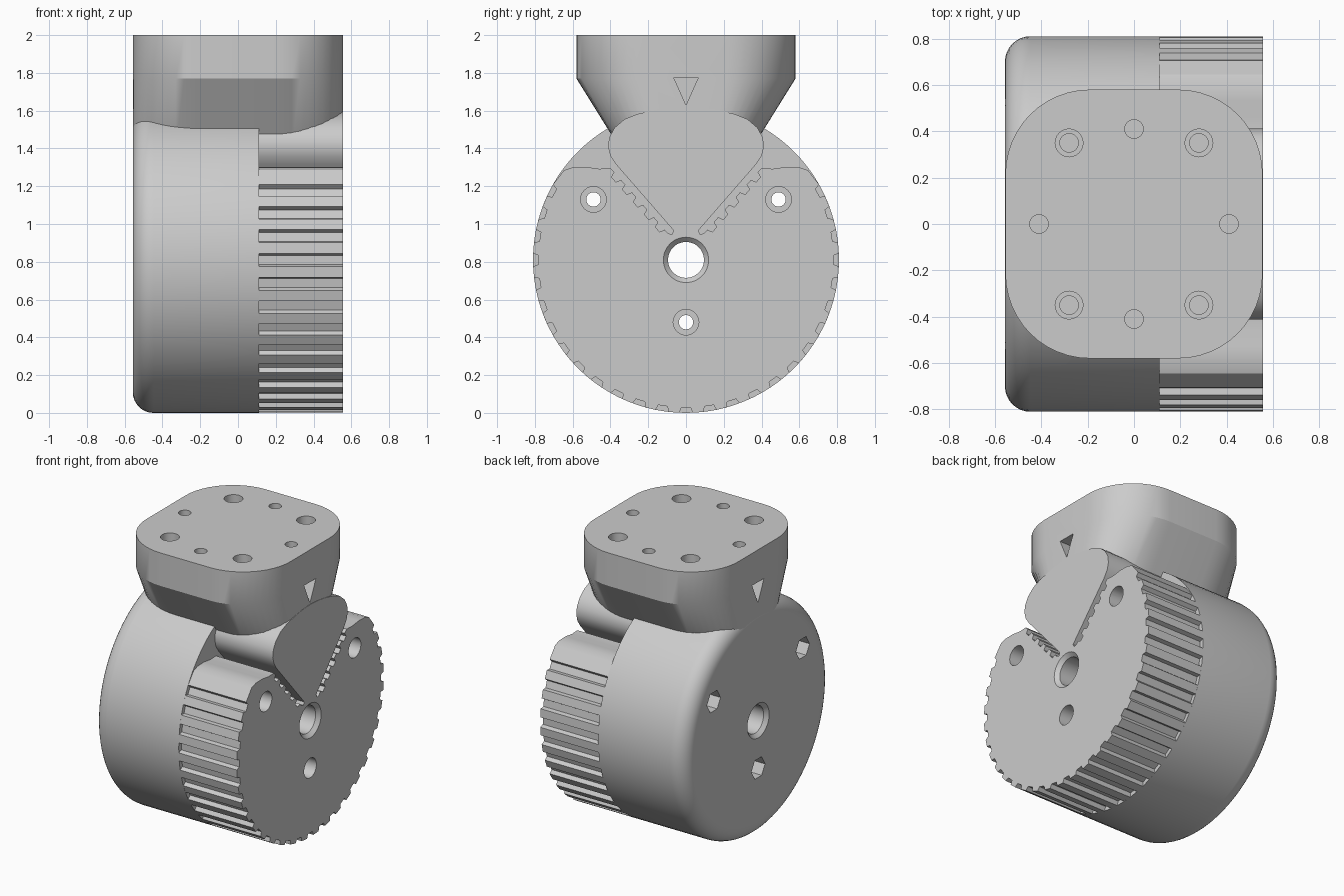
import bpy, bmesh
from math import sin, cos, pi, tau
from mathutils import Vector

cube = bpy.data.objects.get("Cube")
if cube:
    bpy.data.objects.remove(cube, do_unlink=True)

R = 0.81          # wheel radius, also the height of its axis
FACE = 0.557      # half thickness of the whole wheel
SPLIT = 0.11      # where the plain drum meets the toothed half

grey = bpy.data.materials.new("plain_grey")
grey.use_nodes = True
grey.diffuse_color = (0.6, 0.6, 0.6, 1)
grey.node_tree.nodes["Principled BSDF"].inputs["Base Color"].default_value = (0.6, 0.6, 0.6, 1)


def loft(name, shells):
    """Each shell is a list of equally long rings, skinned and capped."""
    bm = bmesh.new()
    for rings in shells:
        rows = [[bm.verts.new(p) for p in ring] for ring in rings]
        n = len(rows[0])
        for a, b in zip(rows, rows[1:]):
            for i in range(n):
                j = (i + 1) % n
                bm.faces.new((a[i], a[j], b[j], b[i]))
        bm.faces.new(rows[0][::-1])
        bm.faces.new(rows[-1])
    bmesh.ops.recalc_face_normals(bm, faces=bm.faces)
    mesh = bpy.data.meshes.new(name)
    bm.to_mesh(mesh)
    bm.free()
    mesh.materials.append(grey)
    ob = bpy.data.objects.new(name, mesh)
    bpy.context.collection.objects.link(ob)
    return ob


def across(x, outline):
    return [(x, y, z) for y, z in outline]


def circle(r, cy=0, cz=0, n=24, hexagon=False):
    pts = []
    for i in range(n):
        a = tau * i / n
        k = r * cos(pi / 6) / cos(a % (pi / 3) - pi / 6) if hexagon else r
        pts.append((cy + k * cos(a), cz + k * sin(a)))
    return pts


def carve(ob, cutter):
    mod = ob.modifiers.new("holes", 'BOOLEAN')
    mod.operation, mod.solver, mod.object = 'DIFFERENCE', 'EXACT', cutter
    activate(ob)
    bpy.ops.object.modifier_apply(modifier=mod.name)


def activate(ob):
    bpy.ops.object.select_all(action='DESELECT')
    ob.select_set(True)
    bpy.context.view_layer.objects.active = ob


# Plain drum with one rounded rim
fillet = 0.11
rim = [(-FACE + fillet * (1 - sin(a)), R - fillet * (1 - cos(a)))
       for a in (pi / 2 * (1 - i / 8) for i in range(9))]
rim = rim[::-1] if rim[0][1] > rim[-1][1] else rim
profile = sorted(rim) + [(SPLIT, R)]
drum = loft("drum", [[across(x, circle(r, 0, R, 96)) for x, r in profile]])

# Toothed half: outline of one side, from the bottom up to the wedge crown
step, inner = tau / 40, R - 0.028


def polar(r, a):
    return (r * sin(a), R - r * cos(a))


half = [polar(inner, 0.031), polar(R, 0.043)]
for i in range(1, 14):
    a = i * step
    half += [polar(R, a - 0.043), polar(inner, a - 0.031),
             polar(inner, a + 0.031), polar(R, a + 0.043)]
half += [(0.645, 1.285), (0.6, 1.3), (0.53, 1.302), (0.46, 1.292), (0.4, 1.295)]
# Toothed wall of the belt slot
top, low = Vector((0.385, 1.28)), Vector((0.095, 0.95))
run = low - top
out = Vector((-run.y, run.x)).normalized() * 0.028
for i in range(5):
    for t, d in ((0.1, 0), (0.2, 1), (0.6, 1), (0.7, 0)):
        half.append(tuple(top + run * (i + t) / 5 + out * d))
half += [tuple(low), (0.075, 0.945)]
# Smooth clamping wedge
half += [(0.065, 0.965), (0.37, 1.315), (0.4, 1.36), (0.413, 1.41), (0.406, 1.46),
         (0.378, 1.51), (0.325, 1.555), (0.255, 1.583), (0.17, 1.602), (0.085, 1.615)]
outline = half + [(0, 2 * R)] + [(-y, z) for y, z in reversed(half)]
toothed_wheel = loft("toothed_wheel", [[across(SPLIT, outline), across(FACE, outline)]])

# Mounting block: rounded plate tapering into the wheel


def plate(z, hy, hx=0.555, r=0.365):
    pts = []
    for q, (sx, sy) in enumerate(((1, 1), (-1, 1), (-1, -1), (1, -1))):
        for i in range(13):
            a = pi / 2 * (q + i / 12)
            x = sx * (hx - r) + r * cos(a)
            y = sy * (0.58 - r) + r * sin(a)
            pts.append((x, y * hy / 0.58, z))
    return pts


mount = loft("mounting_block", [[plate(1.4, 0.35), plate(1.77, 0.58), plate(2, 0.58)]])

# Axle bore with chamfers, and three bolt holes with hexagonal nut pockets
end = FACE + 0.03
bores = [[across(x, circle(r, 0, R, 48)) for x, r in
          ((-end, 0.15), (-FACE + 0.025, 0.095), (FACE - 0.025, 0.095), (end, 0.15))]]
for y, z in ((-0.49, 1.13), (0.49, 1.13), (0, 0.48)):
    bores.append([across(x, circle(r, y, z, 24, h)) for x, r, h in
                  ((-end, 0.075, True), (-0.42, 0.075, True), (-0.42, 0.038, False),
                   (0.42, 0.038, False), (0.42, 0.068, False), (end, 0.068, False))])
bore_cutter = loft("bore_cutter", bores)

# Screw holes in the plate and triangular side notches
wells = []


def well(x, y, steps):
    wells.append([[(px, py, z) for px, py in circle(r, x, y)] for z, r in steps])


for s in (-1, 1):
    well(s * 0.41, 0, ((1.82, 0.04), (2.05, 0.04)))
    well(0, s * 0.41, ((1.82, 0.04), (2.05, 0.04)))
    for t in (-1, 1):
        well(s * 0.28, t * 0.35, ((1.8, 0.04), (1.9, 0.04), (1.9, 0.06), (2.05, 0.06)))
    notch = ((-0.065, 1.775), (0.065, 1.775), (0, 1.63))
    wells.append([across(s * 0.43, notch), across(s * 0.6, notch)])
well_cutter = loft("well_cutter", wells)

carve(drum, bore_cutter)
carve(toothed_wheel, bore_cutter)
carve(mount, well_cutter)
for cutter in (bore_cutter, well_cutter):
    bpy.data.objects.remove(cutter, do_unlink=True)

for ob in (drum, toothed_wheel, mount):
    activate(ob)
    bpy.ops.object.shade_smooth_by_angle(angle=pi / 6)
